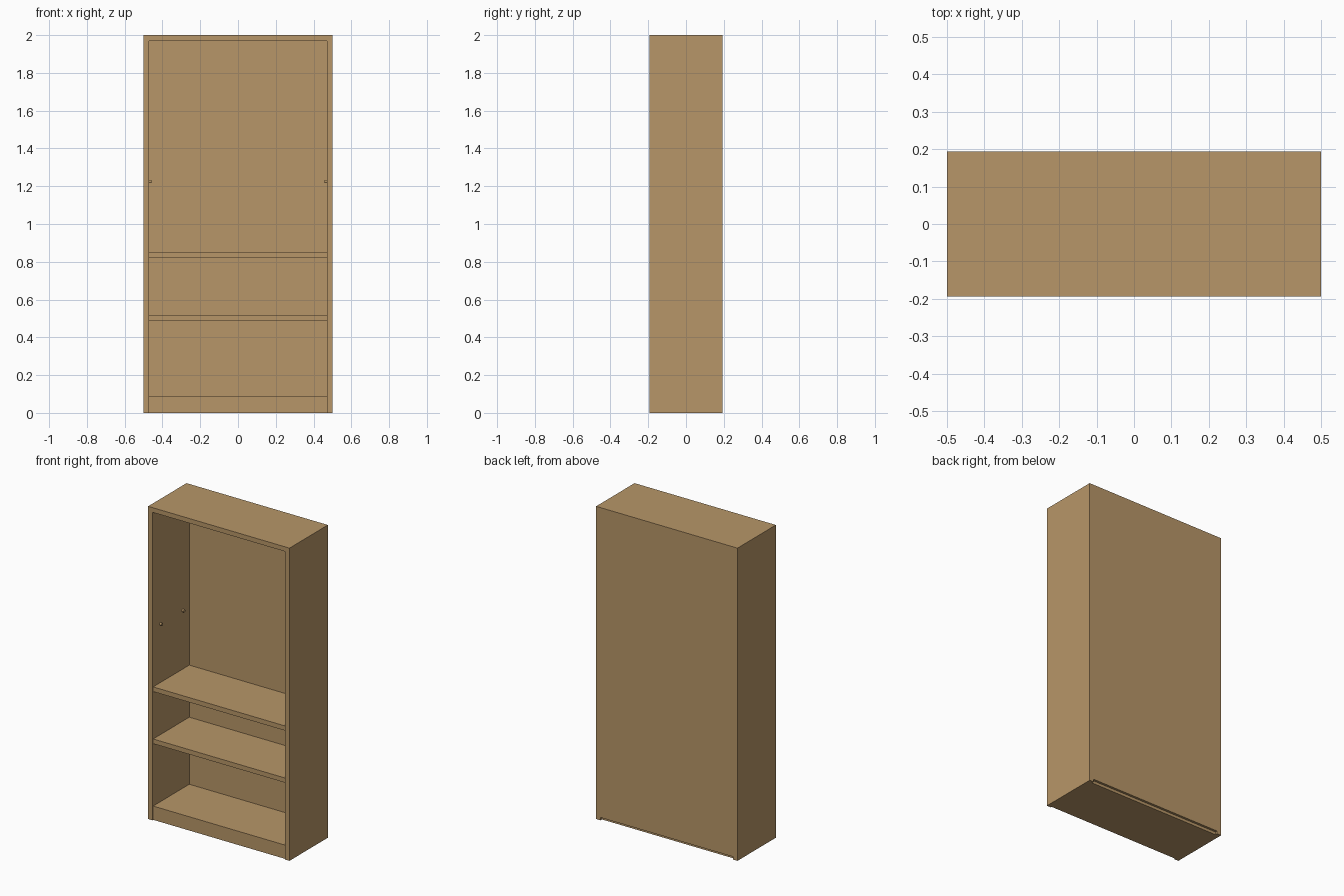
import bpy, bmesh, math
from mathutils import Matrix

if "Cube" in bpy.data.objects:
    bpy.data.objects.remove(bpy.data.objects["Cube"])

W, D, H = 0.5, 0.194, 2.0      # half width, half depth, height
T = 0.03                       # board thickness
BACK = 0.015                   # back panel thickness
SET = 0.008                    # setback of the inner boards from the front
IN = W - T                     # half width of the inside

wood = bpy.data.materials.new("tan_wood")
wood.diffuse_color = (0.477, 0.307, 0.138, 1)
wood.use_nodes = True
wood.node_tree.nodes["Principled BSDF"].inputs["Base Color"].default_value = wood.diffuse_color


def finish(name, bm):
    bmesh.ops.recalc_face_normals(bm, faces=bm.faces)
    me = bpy.data.meshes.new(name)
    bm.to_mesh(me)
    bm.free()
    me.materials.append(wood)
    ob = bpy.data.objects.new(name, me)
    bpy.context.collection.objects.link(ob)
    return ob


def board(name, x, y, z):
    """Box given by its (min, max) range on each axis."""
    bm = bmesh.new()
    bmesh.ops.create_cube(bm, size=1)
    for v in bm.verts:
        v.co = [r[0] if c < 0 else r[1] for c, r in zip(v.co, (x, y, z))]
    return finish(name, bm)


# Two sides and the top as one upside-down U, extruded front to back
bm = bmesh.new()
outline = [(-W, 0), (-W, H), (W, H), (W, 0),
           (IN, 0), (IN, H - T), (-IN, H - T), (-IN, 0)]
face = bm.faces.new([bm.verts.new((x, -D, z)) for x, z in outline])
ext = bmesh.ops.extrude_face_region(bm, geom=[face])
bmesh.ops.translate(bm, vec=(0, 2 * D, 0),
                    verts=[g for g in ext["geom"] if isinstance(g, bmesh.types.BMVert)])
finish("cabinet_frame", bm)

# Back panel, stopping just above the floor
board("back_panel", (-IN, IN), (D - BACK, D), (0.018, H - T))

# Plinth and the two shelves
inner_y = (-D + SET, D - BACK)
board("plinth", (-IN, IN), inner_y, (0, 0.088))
for name, z in (("lower_shelf", 0.487), ("upper_shelf", 0.82)):
    board(name, (-IN, IN), inner_y, (z, z + T))

# Shelf pegs on the inside of both sides
L = 0.013
for sx in (-1, 1):
    for sy in (-1, 1):
        bm = bmesh.new()
        m = Matrix.Translation((sx * (IN - L / 2), sy * 0.112, 1.225)) @ \
            Matrix.Rotation(math.pi / 2, 4, 'Y')
        bmesh.ops.create_cone(bm, cap_ends=True, segments=12, radius1=0.009,
                              radius2=0.009, depth=L, matrix=m)
        finish("shelf_peg", bm)
